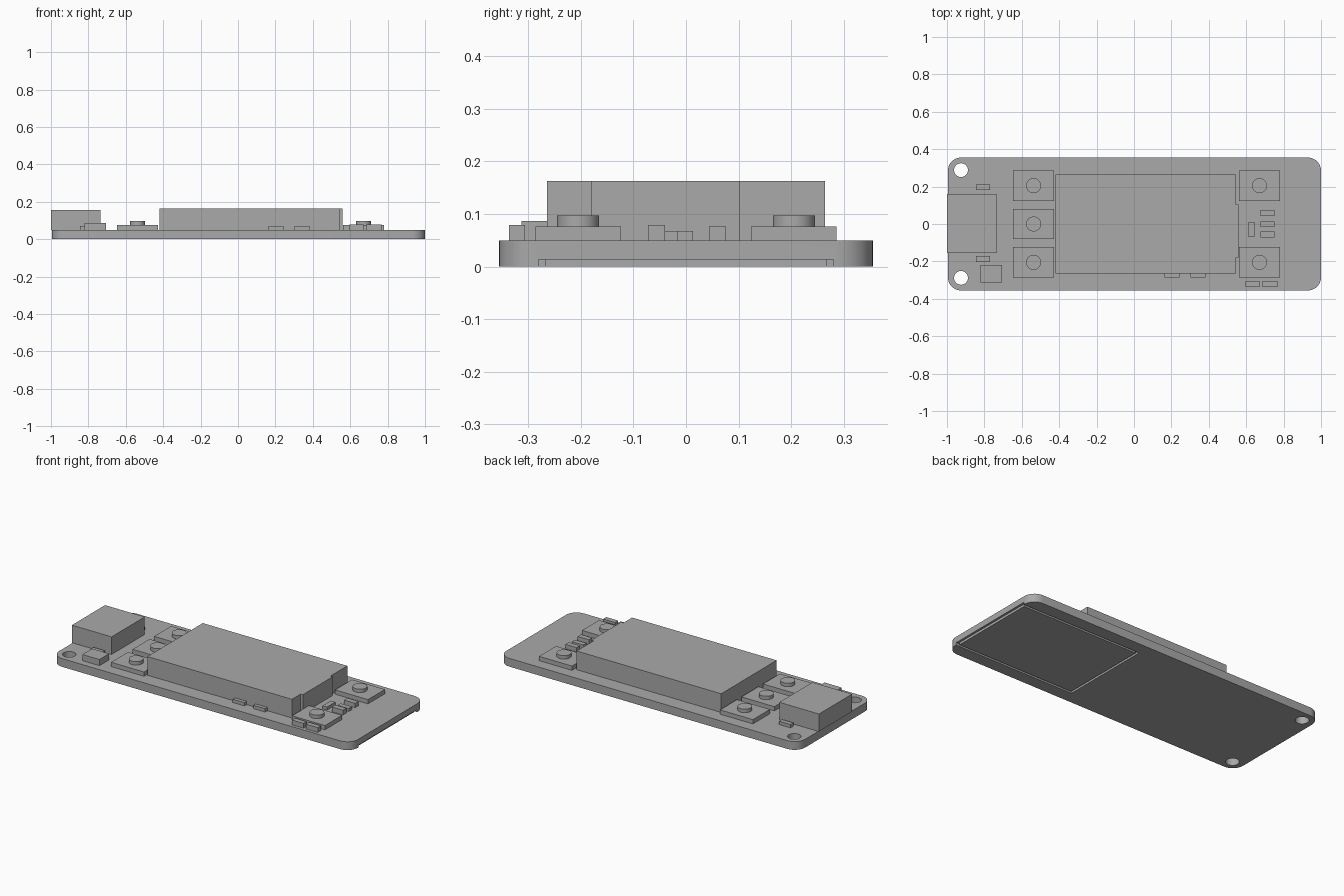
import bpy
import bmesh
from math import radians
from mathutils import Matrix, Vector

default = bpy.data.objects.get("Cube")
if default:
    bpy.data.objects.remove(default, do_unlink=True)

grey = bpy.data.materials.new("plain_grey")
grey.use_nodes = True
colour = (0.40, 0.40, 0.40, 1)
grey.diffuse_color = colour
grey.node_tree.nodes["Principled BSDF"].inputs["Base Color"].default_value = colour

BOARD_TOP = 0.05


def finish(name, bm):
    mesh = bpy.data.meshes.new(name)
    bm.to_mesh(mesh)
    bm.free()
    mesh.materials.append(grey)
    obj = bpy.data.objects.new(name, mesh)
    bpy.context.collection.objects.link(obj)
    return obj


def box(name, x, y, z, corner=0):
    """Box from (min, max) ranges, with optional rounded upright corners."""
    bm = bmesh.new()
    size = Vector((x[1] - x[0], y[1] - y[0], z[1] - z[0]))
    centre = Vector((sum(x), sum(y), sum(z))) / 2
    bmesh.ops.create_cube(bm, size=1, matrix=Matrix.Translation(centre) @ Matrix.Diagonal(size.to_4d()))
    if corner:
        upright = [e for e in bm.edges if abs(e.verts[0].co.z - e.verts[1].co.z) > 1e-4]
        bmesh.ops.bevel(bm, geom=upright, offset=corner, segments=10, profile=0.5, affect='EDGES')
    return finish(name, bm)


def cylinder(name, x, y, z, radius):
    bm = bmesh.new()
    bmesh.ops.create_cone(bm, cap_ends=True, segments=40, radius1=radius, radius2=radius,
                          depth=z[1] - z[0], matrix=Matrix.Translation((x, y, sum(z) / 2)))
    return finish(name, bm)


def activate(obj):
    bpy.ops.object.select_all(action='DESELECT')
    obj.select_set(True)
    bpy.context.view_layer.objects.active = obj


def smooth(obj):
    activate(obj)
    bpy.ops.object.shade_smooth_by_angle(angle=radians(30))


def boolean(obj, other, operation):
    mod = obj.modifiers.new(operation.lower(), 'BOOLEAN')
    mod.operation, mod.object, mod.solver = operation, other, 'EXACT'
    activate(obj)
    bpy.ops.object.modifier_apply(modifier=mod.name)
    bpy.data.objects.remove(other, do_unlink=True)


# Circuit board with mounting holes and a display recess open at the right end
board = box("circuit_board", (-0.995, 1), (-0.355, 0.355), (0, BOARD_TOP), corner=0.07)
for side in (-1, 1):
    boolean(board, cylinder("hole_cutter", -0.925, side * 0.288, (-0.1, 0.1), 0.037), 'DIFFERENCE')
boolean(board, box("recess_cutter", (0.2, 1.1), (-0.28, 0.28), (-0.1, 0.014)), 'DIFFERENCE')
smooth(board)

# Display parts flush with the underside
box("display_screen", (0.213, 0.807), (-0.267, 0.267), (0, 0.014))
box("display_border", (0.807, 0.987), (-0.267, 0.267), (0, 0.014))

# Large module with a shallow step on its end
module = box("main_module", (-0.42, 0.545), (-0.264, 0.264), (BOARD_TOP, 0.163))
boolean(module, box("module_step", (0.5, 0.56), (-0.18, 0.103), (BOARD_TOP, 0.163)), 'UNION')

# Cable socket overhanging the board end
box("cable_socket", (-1, -0.735), (-0.156, 0.16), (BOARD_TOP, 0.156))


# Push buttons
def button(name, x, y):
    box(name + "_base", (x - 0.11, x + 0.11), (y - 0.081, y + 0.081), (BOARD_TOP, 0.076))
    smooth(cylinder(name + "_cap", x, y, (0.076, 0.097), 0.04))


for row, y in (("front", -0.205), ("middle", 0), ("back", 0.205)):
    button(row + "_right_button", -0.537, y)
    if y:
        button(row + "_left_button", 0.671, y)

# Small surface parts: centre x, centre y, length, depth, top height
box("square_chip", (-0.82, -0.706), (-0.313, -0.22), (BOARD_TOP, 0.087))
small_parts = {
    "socket_chip_back": (-0.807, 0.196, 0.076, 0.028, 0.07),
    "socket_chip_front": (-0.807, -0.187, 0.076, 0.03, 0.07),
    "module_chip_a": (0.203, -0.272, 0.078, 0.026, 0.07),
    "module_chip_b": (0.342, -0.272, 0.078, 0.026, 0.07),
    "edge_chip_a": (0.634, -0.321, 0.076, 0.03, 0.079),
    "edge_chip_b": (0.728, -0.321, 0.08, 0.03, 0.079),
    "row_chip_back": (0.714, 0.06, 0.075, 0.032, 0.076),
    "row_chip_middle": (0.714, -0.002, 0.075, 0.03, 0.068),
    "row_chip_front": (0.714, -0.056, 0.075, 0.032, 0.079),
    "upright_chip": (0.628, -0.03, 0.03, 0.08, 0.068),
}
for name, (x, y, length, depth, top) in small_parts.items():
    box(name, (x - length / 2, x + length / 2), (y - depth / 2, y + depth / 2), (BOARD_TOP, top))
